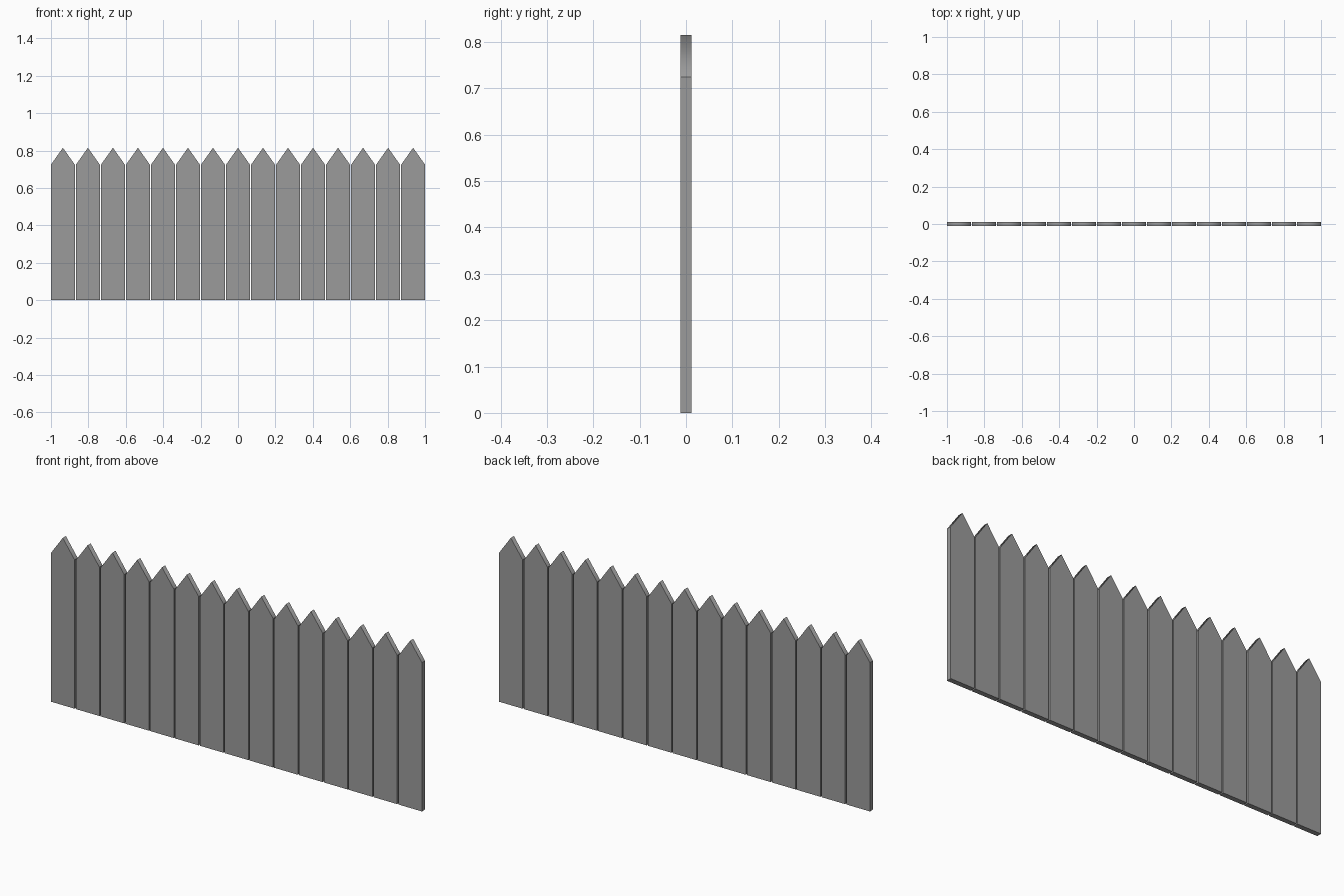
import bpy
import bmesh

if "Cube" in bpy.data.objects:
    bpy.data.objects.remove(bpy.data.objects["Cube"])

COUNT = 15
WIDTH = 0.1275
PITCH = (2.0 - WIDTH) / (COUNT - 1)
SHOULDER, PEAK, DEPTH = 0.725, 0.815, 0.024

# Dark grey paint
paint = bpy.data.materials.new("dark_grey")
paint.diffuse_color = (0.33, 0.33, 0.33, 1)
paint.use_nodes = True
paint.node_tree.nodes["Principled BSDF"].inputs["Base Color"].default_value = paint.diffuse_color


def make_picket(name, x):
    # Pointed board profile, extruded through the thickness
    h = WIDTH / 2
    profile = [(-h, 0), (h, 0), (h, SHOULDER), (0, PEAK), (-h, SHOULDER)]
    bm = bmesh.new()
    face = bm.faces.new([bm.verts.new((px, -DEPTH / 2, pz)) for px, pz in profile])
    ext = bmesh.ops.extrude_face_region(bm, geom=[face], use_keep_orig=True)
    verts = [v for v in ext["geom"] if isinstance(v, bmesh.types.BMVert)]
    bmesh.ops.translate(bm, vec=(0, DEPTH, 0), verts=verts)
    bmesh.ops.recalc_face_normals(bm, faces=bm.faces)
    # Softened ridge at the tip, every other edge crisp
    for f in bm.faces:
        f.smooth = True
    for e in bm.edges:
        e.smooth = all(v.co.z > PEAK - 0.001 for v in e.verts)
    mesh = bpy.data.meshes.new(name)
    bm.to_mesh(mesh)
    bm.free()
    mesh.materials.append(paint)
    obj = bpy.data.objects.new(name, mesh)
    obj.location.x = x
    bpy.context.collection.objects.link(obj)


# Row of separate fence pickets with narrow gaps
for i in range(COUNT):
    make_picket(f"picket_{i + 1:02d}", (i - (COUNT - 1) / 2) * PITCH)
